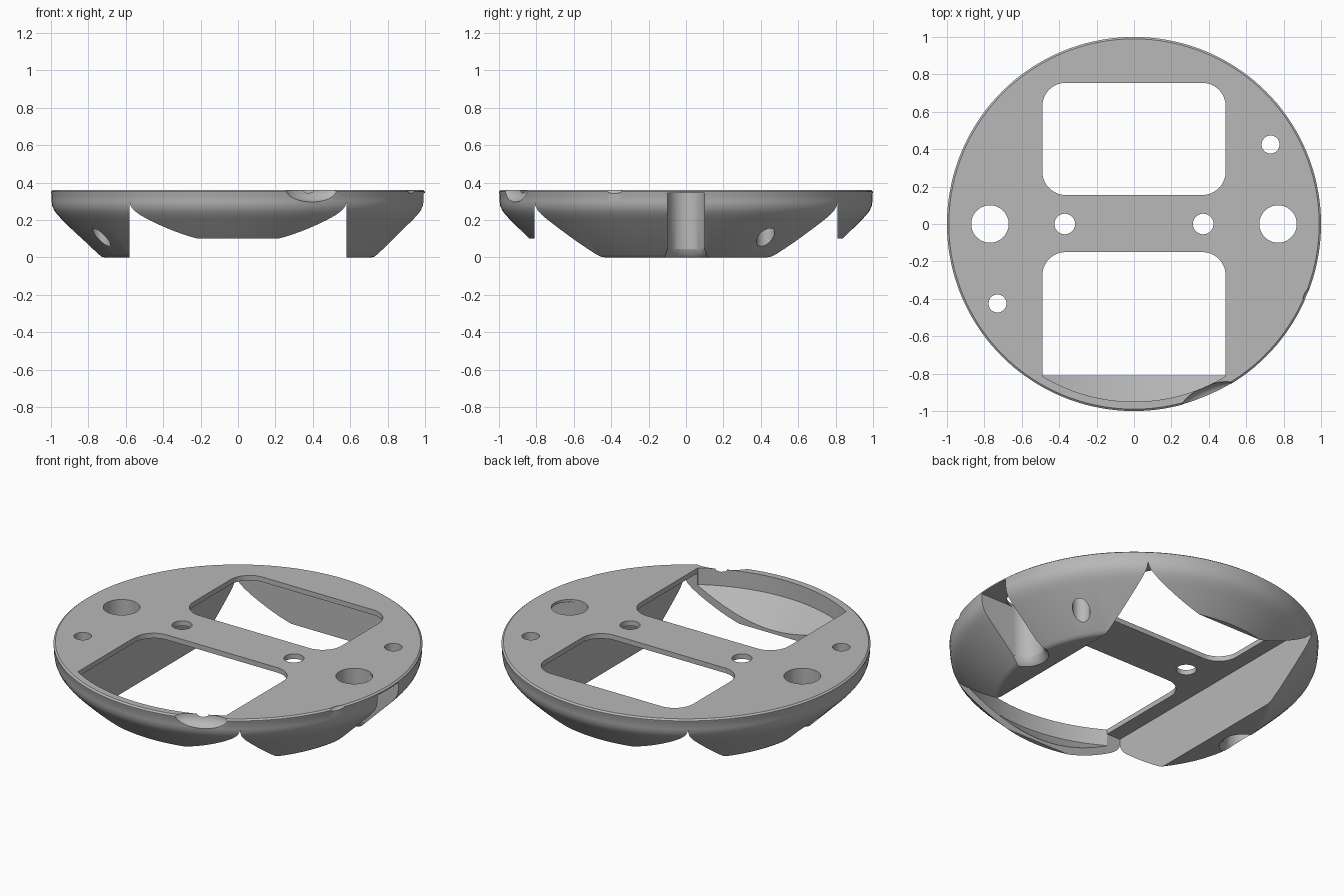
import bpy, bmesh, math
from mathutils import Vector, Matrix

cube = bpy.data.objects.get("Cube")
if cube:
    bpy.data.objects.remove(cube)

grey = bpy.data.materials.new("matte grey")
grey.use_nodes = True
tone = (0.48, 0.48, 0.48, 1)
grey.diffuse_color = tone
grey.node_tree.nodes["Principled BSDF"].inputs["Base Color"].default_value = tone


def finish(name, bm):
    bmesh.ops.recalc_face_normals(bm, faces=bm.faces[:])
    mesh = bpy.data.meshes.new(name)
    bm.to_mesh(mesh)
    bm.free()
    mesh.materials.append(grey)
    obj = bpy.data.objects.new(name, mesh)
    bpy.context.collection.objects.link(obj)
    return obj


def revolve(name, profile, steps=144):
    """Solid of revolution; profile runs from the lower to the upper rim."""
    bm = bmesh.new()
    rings = []
    for r, z in profile:
        rings.append([bm.verts.new((r * math.cos(math.tau * i / steps),
                                    r * math.sin(math.tau * i / steps), z))
                      for i in range(steps)])
    for low, high in zip(rings, rings[1:]):
        for i in range(steps):
            j = (i + 1) % steps
            bm.faces.new((low[i], low[j], high[j], high[i]))
    bm.faces.new(rings[0])
    bm.faces.new(rings[-1])
    return finish(name, bm)


def prism(name, outline, z0, z1, matrix=Matrix()):
    bm = bmesh.new()
    face = bm.faces.new([bm.verts.new((x, y, z0)) for x, y in outline])
    top = bmesh.ops.extrude_face_region(bm, geom=[face])["geom"]
    verts = [v for v in top if isinstance(v, bmesh.types.BMVert)]
    bmesh.ops.translate(bm, verts=verts, vec=(0, 0, z1 - z0))
    bm.transform(matrix)
    return finish(name, bm)


def arc(cx, cy, r, start, end, n):
    return [(cx + r * math.cos(math.radians(start + (end - start) * i / n)),
             cy + r * math.sin(math.radians(start + (end - start) * i / n)))
            for i in range(n + 1)]


def rounded(x, y0, y1, r):
    return (arc(x - r, y1 - r, r, 0, 90, 10) + arc(r - x, y1 - r, r, 90, 180, 10)
            + arc(r - x, y0 + r, r, 180, 270, 10) + arc(x - r, y0 + r, r, 270, 360, 10))


def box(name, x, y0, y1, z0, z1):
    return prism(name, [(-x, y0), (x, y0), (x, y1), (-x, y1)], z0, z1)


def round_hole(name, x, y, r):
    return prism(name, arc(x, y, r, 0, 352.5, 47), -0.2, 0.6)


def boolean(target, cutter, operation="DIFFERENCE"):
    mod = target.modifiers.new("cut", "BOOLEAN")
    mod.operation, mod.solver, mod.object = operation, "EXACT", cutter
    deps = bpy.context.evaluated_depsgraph_get()
    deps.update()
    mesh = bpy.data.meshes.new_from_object(target.evaluated_get(deps))
    target.modifiers.clear()
    target.data = mesh
    bpy.data.objects.remove(cutter)


# Bowl-shaped disc with a softened shoulder and a chamfered top rim
body = revolve("round_base", [(0.722, 0), (0.738, 0.004), (0.752, 0.015), (0.945, 0.206),
                              (0.967, 0.23), (0.983, 0.252), (0.993, 0.275), (0.997, 0.3),
                              (0.998, 0.342), (1.0, 0.346), (1.0, 0.352), (0.99, 0.36)])

# Hollow middle below the plate, and the trimmed lower edge of front and back
boolean(body, box("slot", 0.58, -0.81, 0.81, -0.2, 0.33))
boolean(body, box("trim", 0.58, -1.1, 1.1, -0.3, 0.1))

# Windows; the front one runs into a curved pocket
boolean(body, prism("back_window", rounded(0.49, 0.155, 0.755, 0.125), 0.2, 0.6))
boolean(body, prism("front_window", rounded(0.49, -0.7, -0.15, 0.125), 0.2, 0.6))
pocket = revolve("pocket", [(0.79, 0.1), (0.95, 0.26), (0.95, 0.6)])
boolean(pocket, box("pocket_limits", 0.49, -1.1, -0.5, 0, 0.5), "INTERSECT")
boolean(body, pocket)

# Side channels with flared edges, plus their round holes and the small bar holes
flare = [(-0.155, 0.04), (-0.13, 0.004), (-0.112, -0.012), (-0.1, -0.045),
         (0.1, -0.045), (0.112, -0.012), (0.13, 0.004), (0.155, 0.04)]
for side in (1, -1):
    turn = Matrix.Rotation(0 if side == 1 else math.pi, 4, "Z")
    channel = arc(0.77, 0, 0.1, 90, 270, 24) + [(1.2, -0.1), (1.2, 0.1)]
    boolean(body, prism("channel", channel, -0.2, 0.344, turn))
    # local axes: across the channel, out of the cone, up along the cone
    s = math.sqrt(0.5)
    along = Matrix(((0, s, s, 0.74), (1, 0, 0, 0), (0, -s, s, 0), (0, 0, 0, 1)))
    boolean(body, prism("flare", flare, -0.1, 0.35, turn @ along))
    mouth = revolve("mouth", [(0.15, -0.02), (0.128, 0), (0.112, 0.014), (0.1, 0.045)], 48)
    mouth.data.transform(Matrix.Translation((0.77 * side, 0, 0)))
    boolean(body, mouth)
    boolean(body, round_hole("side_hole", 0.77 * side, 0, 0.1))
    boolean(body, round_hole("bar_hole", 0.37 * side, 0, 0.055))
    boolean(body, round_hole("screw_hole", 0.73 * side, 0.425 * side, 0.048))

# Scooped finger notch and a tiny nick in the rim
for x, y, size in ((0.40, -0.925, (0.155, 0.06, 0.065)), (0.93, -0.385, (0.05, 0.022, 0.02))):
    bm = bmesh.new()
    bmesh.ops.create_uvsphere(bm, u_segments=32, v_segments=16, radius=1)
    spin = Matrix.Rotation(math.atan2(y, x) + math.pi / 2, 4, "Z")
    place = Matrix.Translation((x, y, 0.36)) @ spin @ Matrix.Diagonal((*size, 1))
    bm.transform(place)
    boolean(body, finish("notch", bm))

# Smooth curved faces, keep cut edges sharp
bpy.ops.object.select_all(action="DESELECT")
body.select_set(True)
bpy.context.view_layer.objects.active = body
bpy.ops.object.shade_smooth_by_angle(angle=math.radians(32))
